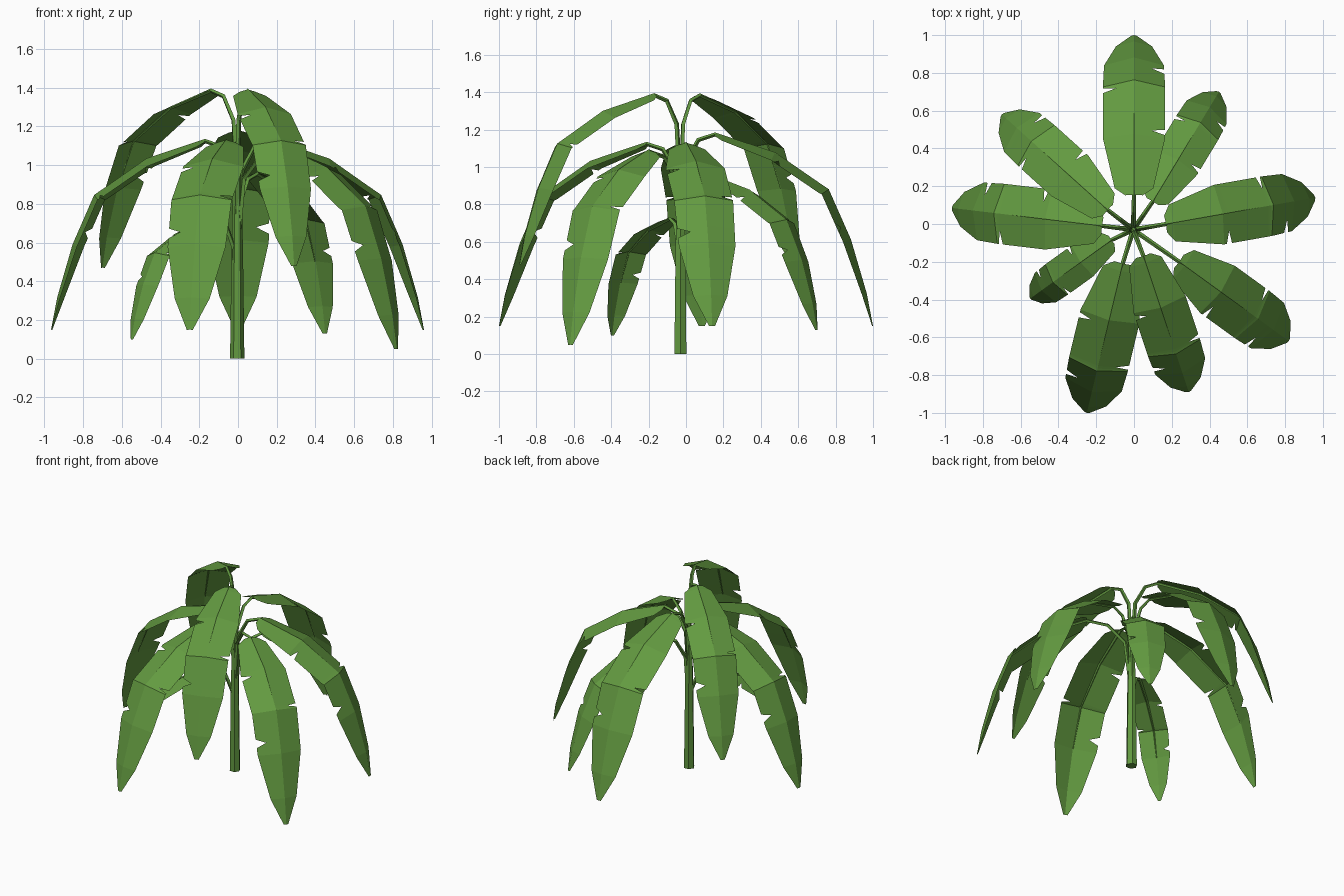
import bpy
from mathutils import Vector

if "Cube" in bpy.data.objects:
    bpy.data.objects.remove(bpy.data.objects["Cube"])

green = bpy.data.materials.new("leaf green")
green.diffuse_color = (0.125, 0.325, 0.052, 1)
green.use_nodes = True
green.node_tree.nodes["Principled BSDF"].inputs["Base Color"].default_value = green.diffuse_color

AXIS = Vector((-0.004, -0.03, 0))

# Shared leaf profile: outward fraction, drop fraction, width fraction
PROFILE = [(0, 0, .28), (.05, .01, .62), (.38, .10, 1), (.72, .29, 1),
           (.86, .55, .96), (.96, .83, .58), (1, 1, .1)]
# Torn notches: side (0 left, 1 right), position, half opening
NOTCHES = [(0, .685, .018), (1, .42, .018), (1, .82, .014)]


def sample(u):
    """Interpolate the profile at outward fraction u."""
    for a, b in zip(PROFILE, PROFILE[1:]):
        if u <= b[0] + 1e-6 or b is PROFILE[-1]:
            t = (u - a[0]) / (b[0] - a[0])
            return [a[i] + (b[i] - a[i]) * t for i in range(3)]


def add_mesh(name, verts, faces):
    mesh = bpy.data.meshes.new(name)
    mesh.from_pydata(verts, [], faces)
    mesh.materials.append(green)
    ob = bpy.data.objects.new(name, mesh)
    bpy.context.collection.objects.link(ob)
    return ob


def tube(name, points, radii, sides_res):
    """Tapered faceted tube along a path."""
    cu = bpy.data.curves.new(name, 'CURVE')
    cu.dimensions = '3D'
    cu.bevel_depth = 1
    cu.bevel_resolution = sides_res
    cu.use_fill_caps = True
    sp = cu.splines.new('POLY')
    sp.use_smooth = False
    sp.points.add(len(points) - 1)
    for p, co, r in zip(sp.points, points, radii):
        p.co = (*co, 1)
        p.radius = r
    cu.materials.append(green)
    ob = bpy.data.objects.new(name, cu)
    bpy.context.collection.objects.link(ob)
    bpy.ops.object.select_all(action='DESELECT')
    ob.select_set(True)
    bpy.context.view_layer.objects.active = ob
    bpy.ops.object.convert(target='MESH')


def leaf(i, base, tip, half):
    base, tip = Vector(base), Vector(tip)
    flat = Vector((tip.x - base.x, tip.y - base.y, 0))
    drop = tip.z - base.z
    side = Vector((-flat.y, flat.x, 0)).normalized()

    def mid(u):
        f, d, _ = sample(u)
        return base + flat * f + Vector((0, 0, drop * d))

    def normal(u):
        t = mid(min(u + .03, 1)) - mid(max(u - .03, 0))
        return t.cross(side).normalized()

    # blade: midrib with two drooping halves, notched along the edges
    us = {p[0] for p in PROFILE}
    for _, c, h in NOTCHES:
        us |= {c - h, c, c + h}
    verts, faces = [], []
    for u in sorted(us):
        m, n, w = mid(u), normal(u), sample(u)[2] * half
        verts.append(m)
        for s, sign in ((0, 1), (1, -1)):
            cut = any(k == s and abs(c - u) < 1e-6 for k, c, _ in NOTCHES)
            ws = w * (.58 if cut else 1)
            verts.append(m + side * sign * ws - n * ws * .28)
    for r in range(len(us) - 1):
        a, b = r * 3, r * 3 + 3
        faces += [(a, b, b + 1, a + 1), (a, a + 2, b + 2, b)]
    add_mesh(f"leaf_{i}", verts, faces)

    # stalk rising from the trunk and running under the blade as a midrib
    reach = Vector((base.x, base.y, 0)) - AXIS
    pts = [AXIS + reach * f + Vector((0, 0, base.z + dz))
           for f, dz in ((.04, -.42), (.14, -.16), (.52, -.035), (1, -.006))]
    pts += [mid(u) - normal(u) * .006 for u in (.38, .72, .86)]
    tube(f"stalk_{i}", pts, (.014, .013, .012, .011, .008, .005, .002), 0)


# Leaves: base of blade, tip, half width
LEAVES = [
    ((0, .155, 1.18), (0, 1.0, .15), .165),
    ((.17, 0, 1.13), (.96, .14, .15), .16),
    ((-.17, -.01, 1.13), (-.965, .085, .15), .16),
    ((-.06, -.21, 1.13), (-.25, -1.0, .15), .16),
    ((.24, -.2, 1.09), (.82, -.62, .05), .155),
    ((.1, .12, .96), (.45, .7, .13), .128),
    ((-.12, -.085, .73), (-.55, -.395, .1), .1),
    ((-.14, .075, 1.39), (-.7, .58, .47), .145),
    ((.05, -.17, 1.39), (.29, -.89, .48), .145),
]
for i, args in enumerate(LEAVES, 1):
    leaf(i, *args)

# Trunk
tube("trunk", [AXIS + Vector((0, 0, z)) for z in (0, .55, 1.0, 1.12)],
     (.037, .03, .02, .013), 1)
